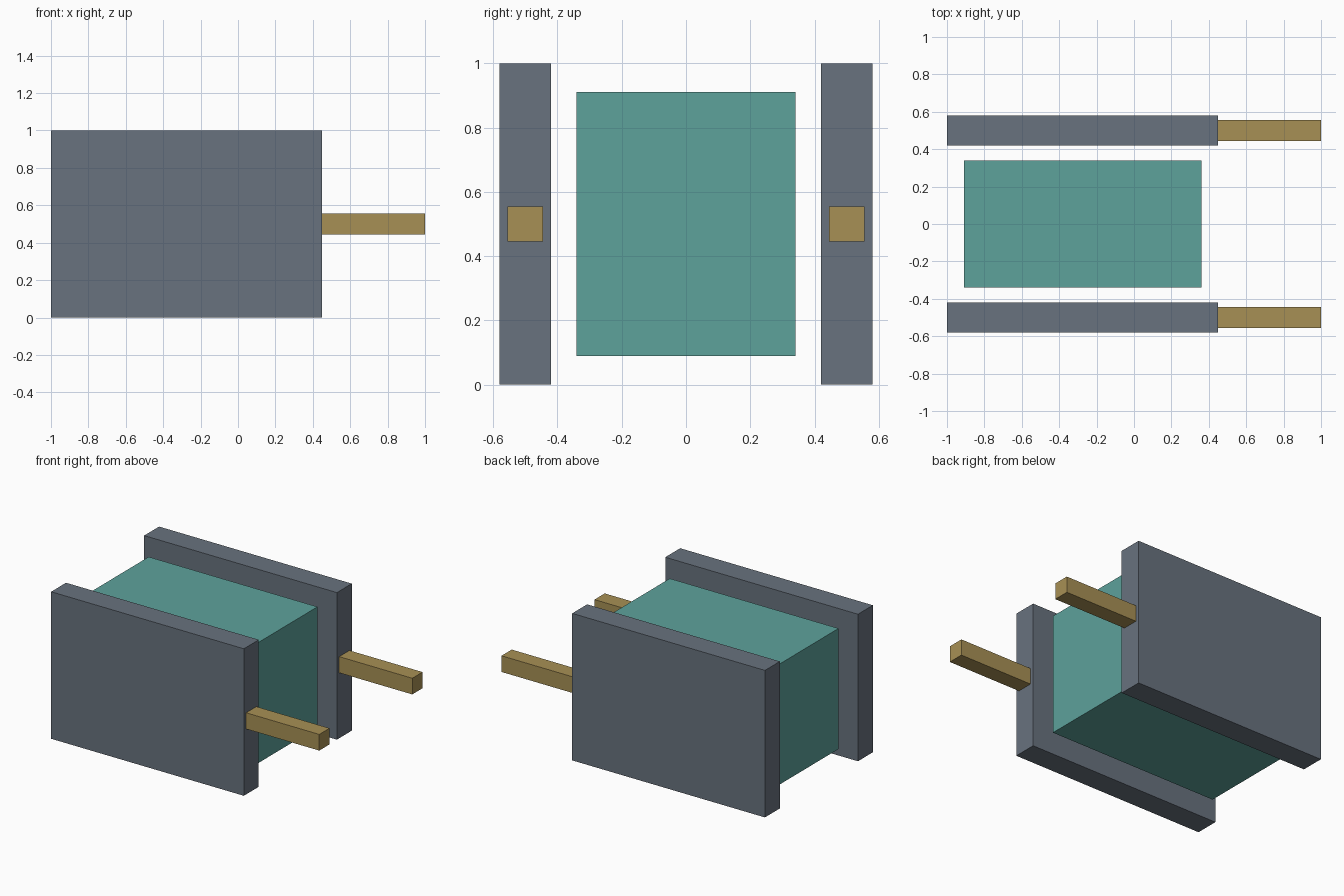
import bpy

if "Cube" in bpy.data.objects:
    bpy.data.objects.remove(bpy.data.objects["Cube"])


def material(name, rgb):
    mat = bpy.data.materials.new(name)
    mat.diffuse_color = (*rgb, 1.0)
    mat.use_nodes = True
    mat.node_tree.nodes["Principled BSDF"].inputs["Base Color"].default_value = mat.diffuse_color
    return mat


def box(name, x, y, z, mat):
    """Box from (min, max) ranges on each axis."""
    ranges = (x, y, z)
    bpy.ops.mesh.primitive_cube_add(size=1, location=[(a + b) / 2 for a, b in ranges])
    ob = bpy.context.object
    ob.name = ob.data.name = name
    ob.scale = [b - a for a, b in ranges]
    bpy.ops.object.transform_apply(location=False, rotation=False, scale=True)
    ob.data.materials.append(mat)
    return ob


slate = material("slate", (0.14, 0.17, 0.21))
teal = material("teal", (0.11, 0.36, 0.33))
brass = material("brass", (0.39, 0.28, 0.09))

# Central dielectric block, floating between the plates
box("dielectric_block", (-0.91, 0.36), (-0.34, 0.34), (0.09, 0.91), teal)

# Two plates, each with a terminal bar on its right edge
for side, yc in (("front", -0.5), ("back", 0.5)):
    box(side + "_plate", (-1.0, 0.45), (yc - 0.08, yc + 0.08), (0.0, 1.0), slate)
    box(side + "_terminal", (0.45, 1.0), (yc - 0.055, yc + 0.055), (0.445, 0.555), brass)
